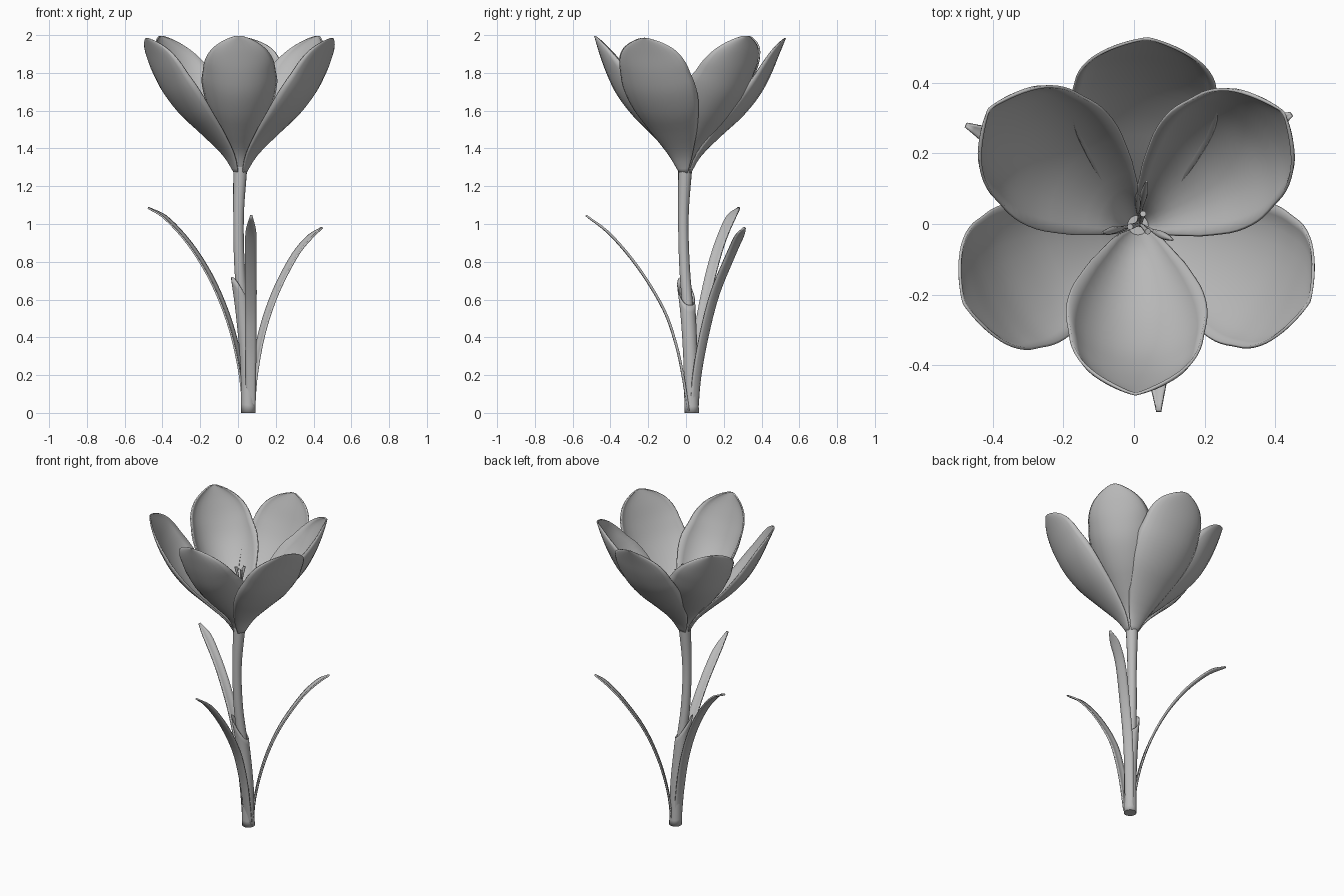
import bpy, bmesh, math
from mathutils import Vector

cube = bpy.data.objects.get("Cube")
if cube:
    bpy.data.objects.remove(cube, do_unlink=True)

mat = bpy.data.materials.new("plain grey")
mat.use_nodes = True
grey = (0.5, 0.5, 0.5, 1)
mat.diffuse_color = grey
mat.node_tree.nodes["Principled BSDF"].inputs["Base Color"].default_value = grey


def spline(points, t):
    """Smooth curve through points of any dimension, t from 0 to 1."""
    n = len(points) - 1
    i = min(int(t * n), n - 1)
    u = t * n - i
    p1, p2 = Vector(points[i]), Vector(points[i + 1])
    p0 = Vector(points[i - 1]) if i else 2 * p1 - p2
    p3 = Vector(points[i + 2]) if i + 2 <= n else 2 * p2 - p1
    return p1 + 0.5 * u * (p2 - p0 + u * (2 * p0 - 5 * p1 + 4 * p2 - p3
                                          + u * (3 * (p1 - p2) + p3 - p0)))


def value(values, t):
    """Smooth single value along a list."""
    return spline([(v, 0) for v in values], t).x


def direction(points, t):
    return (spline(points, min(t + .01, 1)) - spline(points, max(t - .01, 0))).normalized()


def grid_object(name, rows, wrap=False, caps=False, thickness=0):
    """Skin rows of points into a smooth surface."""
    bm = bmesh.new()
    vs = [[bm.verts.new(p) for p in row] for row in rows]
    n = len(rows[0])
    for a, b in zip(vs, vs[1:]):
        for j in range(n if wrap else n - 1):
            k = (j + 1) % n
            bm.faces.new((a[j], a[k], b[k], b[j]))
    if caps:
        bm.faces.new(vs[0][::-1])
        bm.faces.new(vs[-1])
    bmesh.ops.remove_doubles(bm, verts=bm.verts, dist=0.0001)
    bmesh.ops.recalc_face_normals(bm, faces=bm.faces)
    mesh = bpy.data.meshes.new(name)
    bm.to_mesh(mesh)
    bm.free()
    mesh.materials.append(mat)
    ob = bpy.data.objects.new(name, mesh)
    bpy.context.collection.objects.link(ob)
    if thickness:
        mod = ob.modifiers.new("thickness", "SOLIDIFY")
        mod.thickness = thickness
        mod.offset = 0
    bpy.ops.object.select_all(action="DESELECT")
    ob.select_set(True)
    bpy.context.view_layer.objects.active = ob
    bpy.ops.object.shade_smooth_by_angle(angle=math.radians(50))


def tube(name, path, radii, steps=24, sides=16):
    """Round tube along a path with varying radius."""
    rows = []
    for i in range(steps + 1):
        t = i / steps
        c, r = spline(path, t), value(radii, t)
        q = Vector((0, 0, 1)).rotation_difference(direction(path, t))
        rows.append([c + q @ Vector((r * math.cos(a), r * math.sin(a), 0))
                     for a in (j * math.tau / sides for j in range(sides))])
    grid_object(name, rows, wrap=True, caps=True)


# Stem, flaring a little under the flower
stem_path = [(.055, .03, 0), (.05, .025, .26), (.03, .012, .52), (.008, -.008, .78),
             (.003, -.014, 1.04), (.012, -.004, 1.3)]
tube("stem", stem_path, [.03, .03, .029, .028, .028, .037])


# Petals: cupped sheets with rounded tips, the inner ones cupped more deeply
def petal(name, angle, profile, reach, breadth, cups):
    a = math.radians(angle)
    out, side = Vector((math.cos(a), math.sin(a), 0)), Vector((-math.sin(a), math.cos(a), 0))
    widths = [.016, .065, .13, .178, .197, .185, .15, .1]
    path = [(r * reach, z) for r, z in profile]
    steps, cols, shoulder = 30, 10, .7
    rows = []
    for i in range(steps + 1):
        t = 1 - (1 - i / steps) ** 1.5
        p, d = spline(path, t), direction(path, t)
        inward = out * -d.y + Vector((0, 0, d.x))
        if t < shoulder:
            w = value(widths, t)
        else:
            u = (t - shoulder) / (1 - shoulder)
            w = value(widths, shoulder) * max(0, 1 - u * u) ** .72
        w *= breadth
        mid = Vector((.012, -.004, 0)) + out * p.x + Vector((0, 0, p.y))
        cup = value(cups, t) * w
        row = []
        for j in range(cols + 1):
            s = (j / cols * 2 - 1) * 1.3
            row.append(mid + side * w * math.sin(s) / math.sin(1.3)
                       + inward * cup * (1 - math.cos(s)) / (1 - math.cos(1.3)))
        rows.append(row)
    grid_object(name, rows, thickness=.008)


inner = [(.016, 1.27), (.07, 1.37), (.17, 1.47), (.27, 1.57), (.355, 1.68),
         (.41, 1.79), (.45, 1.9), (.478, 1.995)]
outer = [(.022, 1.26), (.08, 1.36), (.19, 1.47), (.3, 1.57), (.39, 1.68),
         (.45, 1.79), (.495, 1.9), (.53, 1.985)]
for n, (ang, reach) in enumerate(((-91, 1), (38, 1.09), (142, 1.12))):
    petal(f"inner_petal_{n + 1}", ang, inner, reach, 1.0, [.5, .7, .75, .75, .7, .55, .4, .3])
for n, (ang, reach) in enumerate(((87, 1), (204, 1.02), (-24, 1))):
    petal(f"outer_petal_{n + 1}", ang, outer, reach, 1.06, [.3, .3, .32, .35, .35, .3, .22, .15])


# Leaves: long arching blades with a shallow fold
def leaf(name, path):
    span = Vector(path[-1]) - Vector(path[0])
    side = Vector((-span.y, span.x, 0)).normalized()
    widths = [.024, .026, .028, .029, .03, .029, .027, .006]
    steps = 28
    rows = []
    for i in range(steps + 1):
        t = i / steps
        c, up = spline(path, t), side.cross(direction(path, t))
        if up.z < 0:
            up = -up
        w = value(widths, t)
        rows.append([c + side * w * s + up * w * .2 * s * s for s in (-1, -.5, 0, .5, 1)])
    grid_object(name, rows, thickness=.009)


leaf("front_leaf", [(.068, .01, .01), (.068, -.02, .2), (.068, -.055, .36), (.068, -.12, .545),
                    (.068, -.25, .76), (.068, -.4, .94), (.07, -.53, 1.045)])
leaf("right_leaf", [(.035, .035, .01), (.012, .045, .22), (-.04, .075, .45), (-.13, .12, .68),
                    (-.25, .175, .88), (-.38, .235, 1.025), (-.475, .28, 1.085)])
leaf("left_leaf", [(.075, .045, .01), (.09, .06, .2), (.13, .1, .42), (.2, .155, .63),
                   (.3, .235, .825), (.38, .28, .925), (.445, .31, .98)])

# Sheath: tube hugging the stem, its rim slanting up to a point that leans away
rows = []
for i in range(17):
    row = []
    for j in range(24):
        a = j * math.tau / 24
        lean = .5 - .5 * math.cos(a - .45)
        z = (.57 + .15 * lean ** 1.5) * i / 16
        c = spline(stem_path, z / 1.3)
        r = .036 + .012 * lean * (i / 16) ** 4
        row.append((c.x + r * math.cos(a), c.y + r * math.sin(a), z))
    rows.append(row)
grid_object("sheath", rows, wrap=True, thickness=.004)

# Sheath floor closing the cut end
tube("stem_foot", [(.055, .03, 0), (.055, .03, .02)], [.037, .037], steps=1)

# Stamens: thin filaments with long anthers
for n, (x, y) in enumerate(((.035, .12), (-.09, -.025), (.11, -.045))):
    tip, base = Vector((x, y, 1.63)), Vector((.012, 0, 1.28))
    knee = base.lerp(tip, .45) + Vector((0, 0, .02))
    tube(f"filament_{n + 1}", [base, knee], [.006, .005], 4, 8)
    tube(f"anther_{n + 1}", [knee, knee.lerp(tip, .5), tip], [.006, .011, .003], 10, 8)

# Pistil: central style with three short branches
fork = Vector((.018, 0, 1.56))
tube("style", [(.012, 0, 1.28), fork], [.007, .006], 4, 8)
for n, ang in enumerate((75, 195, 315)):
    a = math.radians(ang)
    d = Vector((math.cos(a), math.sin(a), 0))
    tube(f"stigma_{n + 1}", [fork, fork + d * .015 + Vector((0, 0, .07)),
                             fork + d * .03 + Vector((0, 0, .13))], [.005, .006, .009], 8, 8)
